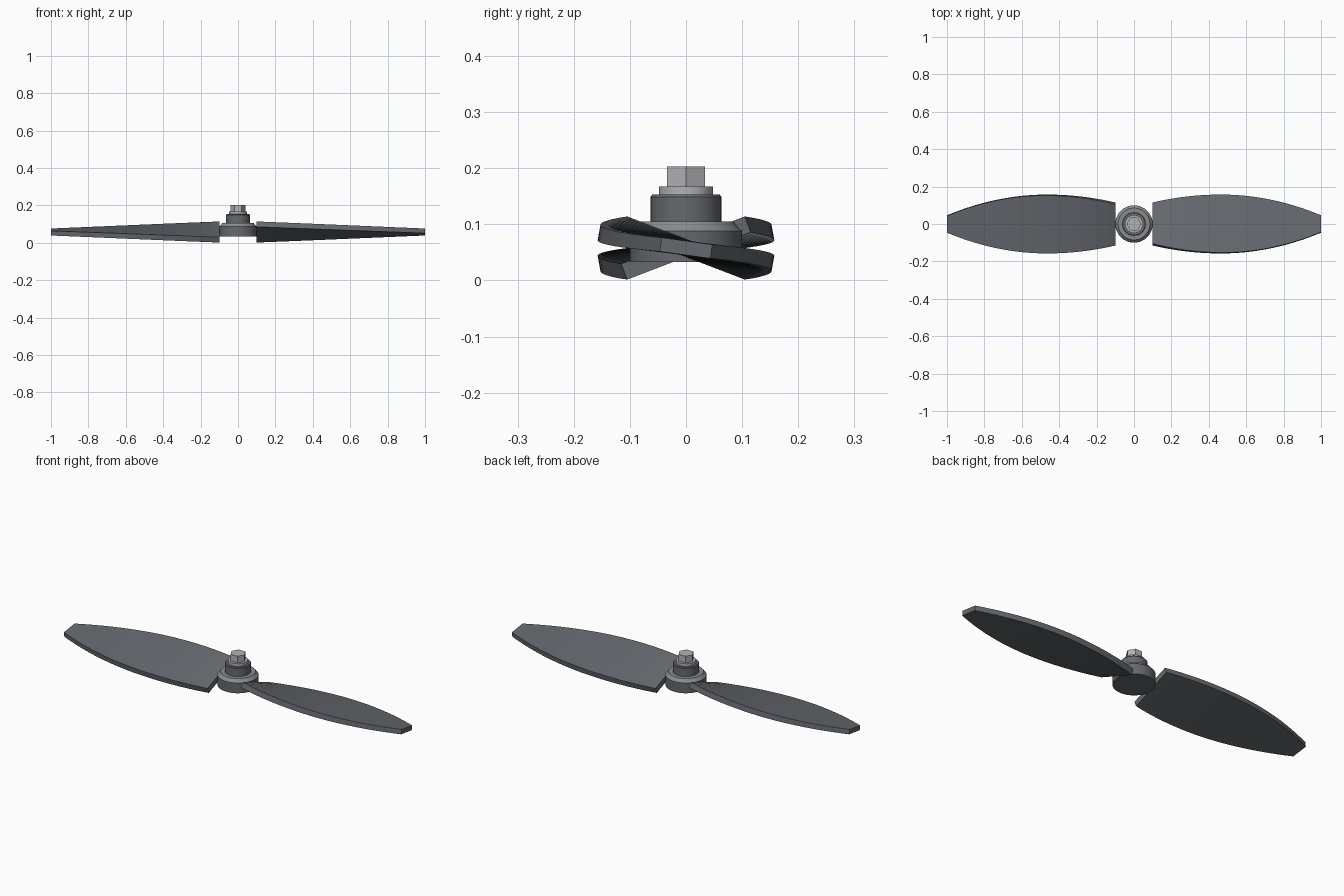
import bpy, bmesh, math

if "Cube" in bpy.data.objects:
    bpy.data.objects.remove(bpy.data.objects["Cube"])

MID_Z = 0.0577


def material(name, r, g, b):
    m = bpy.data.materials.new(name)
    m.diffuse_color = (r, g, b, 1)
    m.use_nodes = True
    m.node_tree.nodes["Principled BSDF"].inputs["Base Color"].default_value = m.diffuse_color
    return m


DARK = material("dark_grey", 0.13, 0.14, 0.155)
MID = material("mid_grey", 0.25, 0.26, 0.27)
METAL = material("light_metal", 0.45, 0.45, 0.47)


def finish(name, bm, mat):
    bmesh.ops.recalc_face_normals(bm, faces=bm.faces[:])
    me = bpy.data.meshes.new(name)
    bm.to_mesh(me)
    bm.free()
    ob = bpy.data.objects.new(name, me)
    bpy.context.collection.objects.link(ob)
    me.materials.append(mat)
    bpy.ops.object.select_all(action='DESELECT')
    ob.select_set(True)
    bpy.context.view_layer.objects.active = ob
    bpy.ops.object.shade_smooth_by_angle(angle=math.radians(25))
    return ob


def loft(name, rings, mat):
    """Closed skin through equal-length rings of points, capped at both ends."""
    bm = bmesh.new()
    vs = [[bm.verts.new(p) for p in r] for r in rings]
    n = len(rings[0])
    for a, b in zip(vs, vs[1:]):
        for i in range(n):
            j = (i + 1) % n
            bm.faces.new((a[i], a[j], b[j], b[i]))
    bm.faces.new(vs[0])
    bm.faces.new(vs[-1])
    return finish(name, bm, mat)


def turned(name, profile, mat, sides=48):
    rings = [[(r * math.cos(math.tau * i / sides), r * math.sin(math.tau * i / sides), z)
              for i in range(sides)] for r, z in profile]
    return loft(name, rings, mat)


def blade_section(x):
    # half chord bulges at x = 0.47, pitch flattens toward the tip
    d = x - 0.47
    half = 0.155 - (0.045 * (d / 0.37) ** 2 if d < 0 else 0.110 * (d / 0.53) ** 2)
    t = (x - 0.1) / 0.9
    thick = 0.030 - 0.005 * t
    rise = 0.0572 - 0.0385 * t - thick / 2
    a = math.atan2(rise, half)
    c, s = math.cos(a), math.sin(a)
    chord = half / c
    corners = [(-chord, -thick / 2), (chord, -thick / 2), (chord, thick / 2), (-chord, thick / 2)]
    return [(x, u * c + v * s, MID_Z - u * s + v * c) for u, v in corners]


# Two twisted blades, half a turn apart
rings = [blade_section(0.1 + 0.9 * i / 28) for i in range(29)]
loft("blade_right", rings, DARK)
loft("blade_left", [[(-x, -y, z) for x, y, z in r] for r in rings], DARK)

# Hub with bevelled shoulder ring
turned("hub", [(0.1, 0.033), (0.1, 0.088)], DARK)
turned("hub_shoulder", [(0.1, 0.088), (0.09, 0.097), (0.085, 0.105)], MID)

# Collar, washer and hexagonal nut on top
turned("collar", [(0.063, 0.104), (0.063, 0.149), (0.06, 0.153)], DARK)
turned("washer", [(0.048, 0.152), (0.048, 0.167)], METAL)
turned("hex_nut", [(0.039, 0.166), (0.039, 0.203)], METAL, 6)
